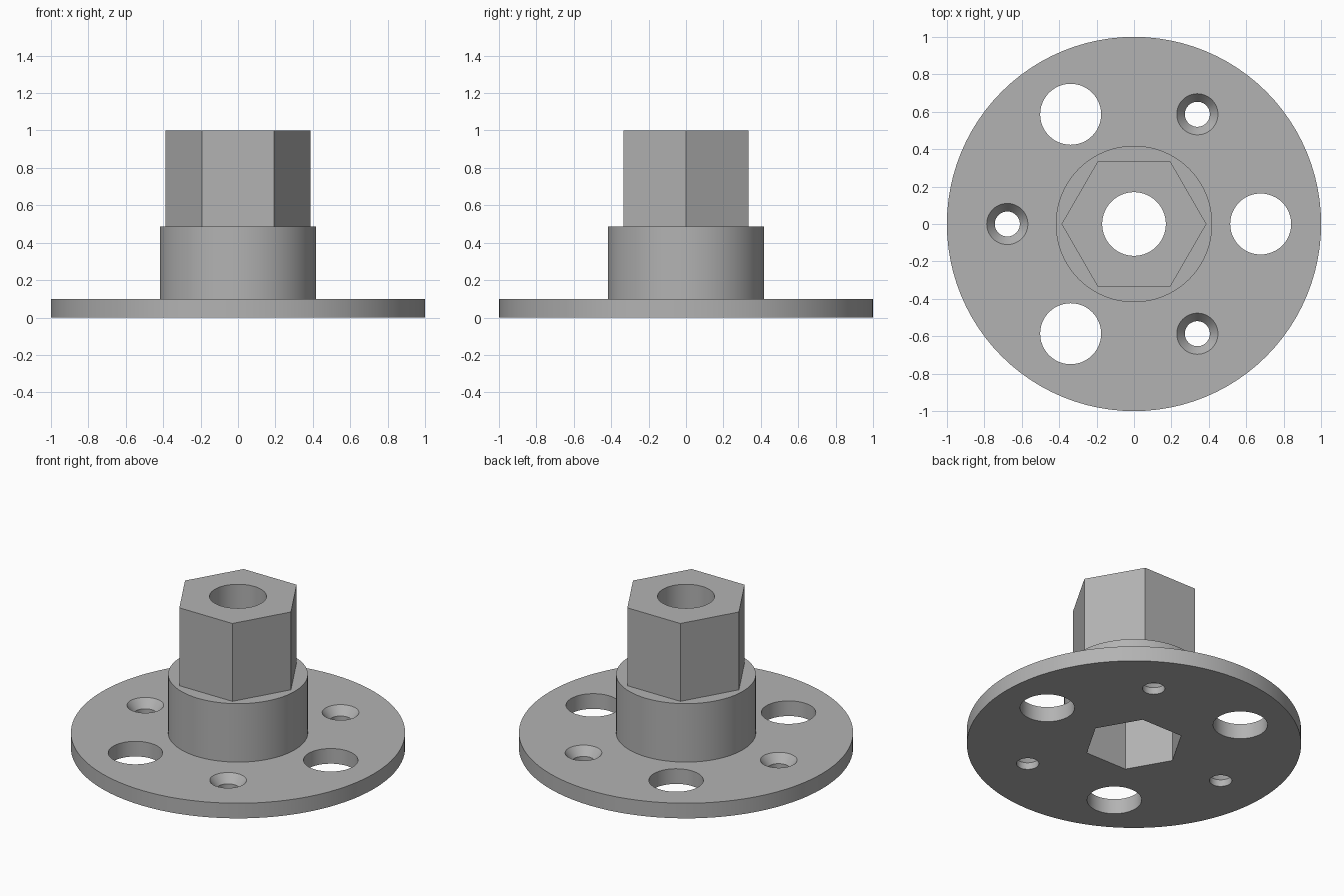
import bpy
import math

cube = bpy.data.objects.get("Cube")
if cube:
    bpy.data.objects.remove(cube, do_unlink=True)

# Main sizes
FLANGE_R, FLANGE_TOP = 1.0, 0.10
HUB_R, HUB_TOP = 0.418, 0.486
HEX_R, HEX_TOP = 0.387, 1.0
SOCKET_R, SOCKET_TOP = 0.30, HUB_TOP
BORE_R = 0.17
BOLT_CIRCLE = 0.677
BIG_R, SCREW_R, SINK_R, SINK_DEPTH = 0.163, 0.067, 0.11, 0.055
SIDES = 96

metal = bpy.data.materials.new("plain_grey")
metal.use_nodes = True
grey = (0.45, 0.45, 0.45, 1)
metal.diffuse_color = grey
metal.node_tree.nodes["Principled BSDF"].inputs["Base Color"].default_value = grey


def lathe(name, profile, sides=SIDES, x=0, y=0):
    """Solid stack of rings given as (radius, z), capped at both ends."""
    verts = [(x + r * math.cos(math.tau * i / sides),
              y + r * math.sin(math.tau * i / sides), z)
             for r, z in profile for i in range(sides)]
    faces = [(k * sides + i, k * sides + (i + 1) % sides,
              (k + 1) * sides + (i + 1) % sides, (k + 1) * sides + i)
             for k in range(len(profile) - 1) for i in range(sides)]
    faces.append(tuple(reversed(range(sides))))
    faces.append(tuple(range(len(verts) - sides, len(verts))))
    mesh = bpy.data.meshes.new(name)
    mesh.from_pydata(verts, [], faces)
    mesh.materials.append(metal)
    obj = bpy.data.objects.new(name, mesh)
    bpy.context.collection.objects.link(obj)
    return obj


def combine(target, tool, operation):
    """Apply a boolean, then discard the tool."""
    mod = target.modifiers.new(operation.title(), 'BOOLEAN')
    mod.operation, mod.solver, mod.object = operation, 'EXACT', tool
    bpy.ops.object.select_all(action='DESELECT')
    bpy.context.view_layer.objects.active = target
    target.select_set(True)
    bpy.ops.object.modifier_apply(modifier=mod.name)
    bpy.data.objects.remove(tool, do_unlink=True)


# Round flange with raised hub, and the hexagonal shank on top
body = lathe("flanged_hex_hub", [(FLANGE_R, 0), (FLANGE_R, FLANGE_TOP),
                                 (HUB_R, FLANGE_TOP), (HUB_R, HUB_TOP)])
shank = lathe("hex_shank", [(HEX_R, HUB_TOP - 0.03), (HEX_R, HEX_TOP)], 6)
combine(body, shank, 'UNION')

# Hexagonal socket underneath and the bore through the shank
combine(body, lathe("socket_cutter", [(SOCKET_R, -0.1), (SOCKET_R, SOCKET_TOP)], 6),
        'DIFFERENCE')
combine(body, lathe("bore_cutter", [(BORE_R, SOCKET_TOP - 0.1), (BORE_R, 1.1)]),
        'DIFFERENCE')

# Three large holes alternating with three countersunk screw holes
screw = [(SCREW_R, -0.1), (SCREW_R, FLANGE_TOP - SINK_DEPTH),
         (SINK_R, FLANGE_TOP), (SINK_R, FLANGE_TOP + 0.05)]
for i in range(6):
    a = math.radians(60 * i)
    x, y = BOLT_CIRCLE * math.cos(a), BOLT_CIRCLE * math.sin(a)
    profile = screw if i % 2 else [(BIG_R, -0.1), (BIG_R, 0.2)]
    combine(body, lathe("hole_cutter", profile, 48, x, y), 'DIFFERENCE')

bpy.ops.object.shade_smooth_by_angle(angle=math.radians(30))
